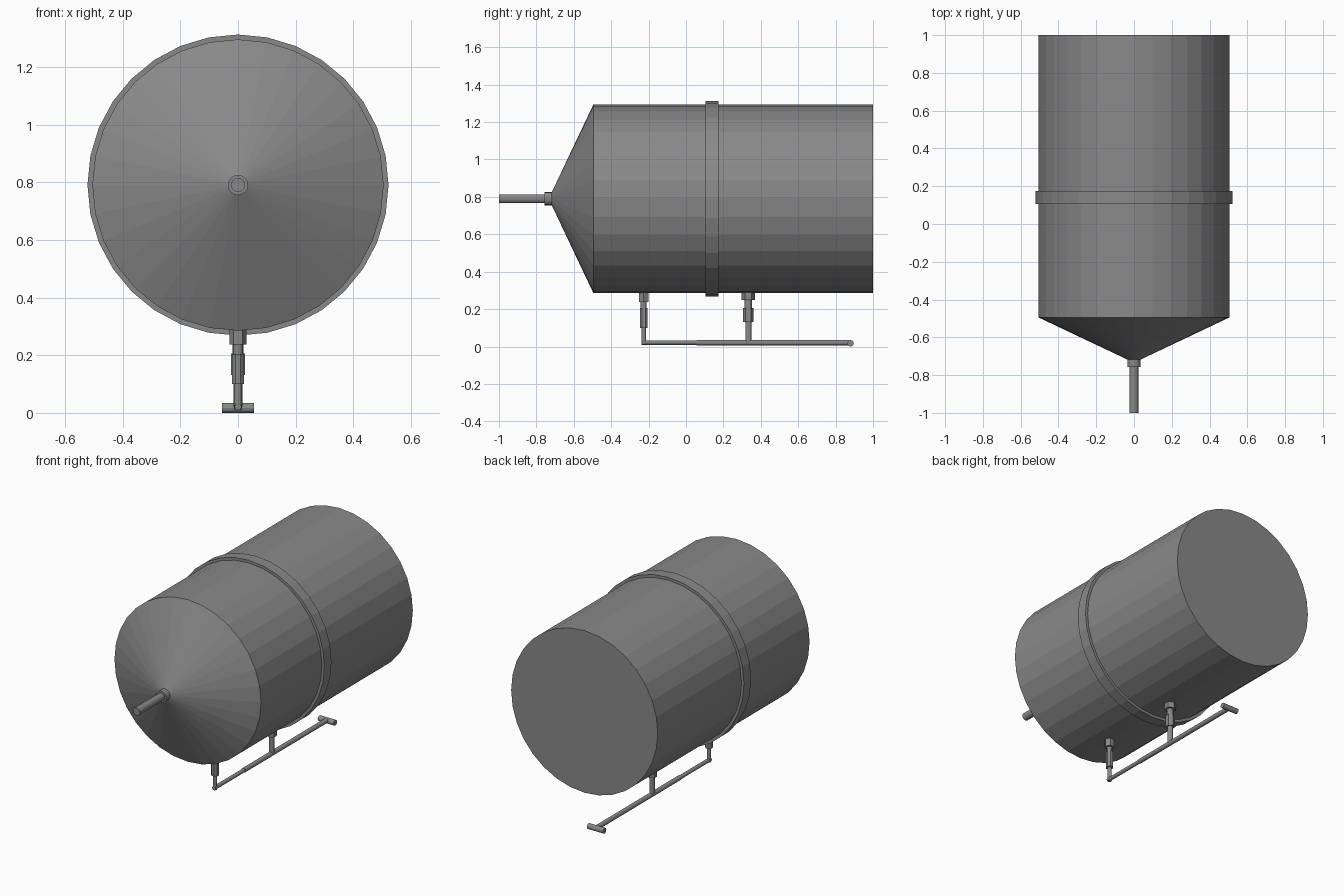
import bpy, math

if "Cube" in bpy.data.objects:
    bpy.data.objects.remove(bpy.data.objects["Cube"])

TANK_Z = 0.79

# Dark grey metal for every part
metal = bpy.data.materials.new("dark_metal")
metal.diffuse_color = (0.25, 0.25, 0.25, 1)
metal.use_nodes = True
metal.node_tree.nodes["Principled BSDF"].inputs["Base Color"].default_value = metal.diffuse_color


def rod(name, start, end, r1, r2=None, sides=16, spin=0):
    """Flat-faced cylinder or cone along an axis from start to end."""
    r2 = r1 if r2 is None else r2
    d = [b - a for a, b in zip(start, end)]
    mid = [(a + b) / 2 for a, b in zip(start, end)]
    length = math.sqrt(sum(c * c for c in d))
    if abs(d[2]) > 1e-6:
        rot = (0, 0, spin)
    elif abs(d[1]) > 1e-6:
        rot = (-math.pi / 2, 0, 0)
    else:
        rot = (0, math.pi / 2, 0)
    bpy.ops.mesh.primitive_cone_add(vertices=sides, radius1=r1, radius2=r2,
                                    depth=length, location=mid, rotation=rot)
    obj = bpy.context.object
    obj.name = name
    obj.data.materials.append(metal)
    return obj


def along_y(name, y0, y1, r1, r2=None, z=TANK_Z, sides=16):
    return rod(name, (0, y0, z), (0, y1, z), r1, r2, sides)


def riser(name, y, sections):
    """Stack of vertical sections: (part, z0, z1, radius, sides, spin)."""
    for part, z0, z1, r, sides, spin in sections:
        rod(f"{name}_{part}", (0, y, z0), (0, y, z1), r, None, sides, spin)


# Tank body and conical nose
along_y("tank_nose", -0.72, -0.495, 0.03, 0.505, sides=32)
along_y("tank_body", -0.495, 1.0, 0.505, sides=32)

# Band around the tank
along_y("tank_band", 0.105, 0.175, 0.522, sides=32)

# Outlet collar and pipe at the nose
along_y("outlet_collar", -0.757, -0.715, 0.035)
along_y("outlet_pipe", -1.0, -0.75, 0.024)

# Risers below the tank
q = math.pi / 2
riser("front_riser", -0.226, [
    ("nut", 0.238, 0.297, 0.03, 6, q),
    ("neck", 0.2, 0.24, 0.016, 12, 0),
    ("valve", 0.1, 0.205, 0.023, 8, math.pi / 8),
    ("pipe", 0.01, 0.11, 0.0125, 12, 0),
])
riser("rear_riser", 0.333, [
    ("nut", 0.25, 0.297, 0.035, 6, 0),
    ("neck", 0.2, 0.255, 0.019, 12, 0),
    ("valve", 0.132, 0.206, 0.028, 6, 0),
    ("pipe", 0.022, 0.14, 0.016, 12, 0),
])

# Feed line along the ground and its end crossbar
along_y("front_feed_pipe", -0.238, 0.06, 0.012, z=0.021, sides=12)
along_y("rear_feed_pipe", 0.055, 0.875, 0.0145, z=0.021, sides=12)
rod("end_crossbar", (-0.055, 0.88, 0.017), (0.055, 0.88, 0.017), 0.017, None, 12)
